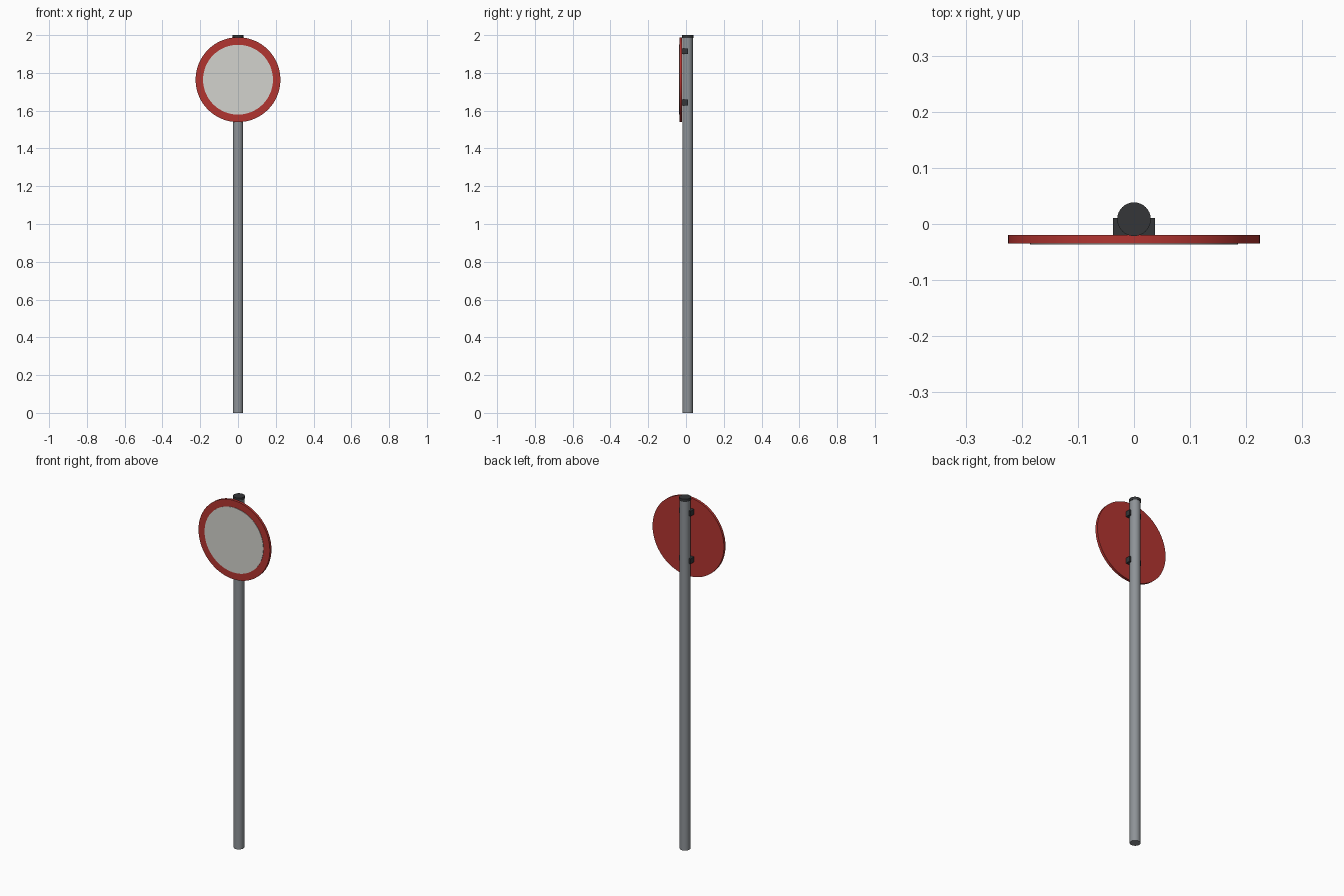
import bpy
from math import radians

if "Cube" in bpy.data.objects:
    bpy.data.objects.remove(bpy.data.objects["Cube"])

CY = 0.0085  # y of the post axis


def material(name, rgb):
    m = bpy.data.materials.new(name)
    m.diffuse_color = (*rgb, 1)
    m.use_nodes = True
    m.node_tree.nodes["Principled BSDF"].inputs["Base Color"].default_value = m.diffuse_color
    return m


RED = material("red", (0.45, 0.035, 0.03))
WHITE = material("off_white", (0.65, 0.65, 0.61))
DARK = material("dark", (0.035, 0.037, 0.04))
STEEL = material("steel", (0.27, 0.29, 0.31))


def cylinder(name, radius, depth, loc, mat, sides, facing_front=False):
    rot = (radians(90), 0, 0) if facing_front else (0, 0, 0)
    bpy.ops.mesh.primitive_cylinder_add(vertices=sides, radius=radius, depth=depth,
                                        location=loc, rotation=rot)
    ob = bpy.context.object
    ob.name = name
    ob.data.materials.append(mat)
    bpy.ops.object.shade_smooth_by_angle(angle=radians(30))


# Post and its cap
cylinder("post", 0.0275, 1.985, (0, CY, 0.9925), STEEL, 32)
cylinder("post_cap", 0.030, 0.015, (0, CY, 1.9925), DARK, 32)

# Round sign plate with a raised light face
cylinder("sign_plate", 0.2245, 0.0145, (0, -0.02725, 1.764), RED, 64, True)
cylinder("sign_face", 0.185, 0.004, (0, -0.0345, 1.764), WHITE, 64, True)

# Clamps holding the plate to the post
for label, z in (("lower", 1.643), ("upper", 1.914)):
    bpy.ops.mesh.primitive_cube_add(size=1, location=(0, -0.005, z))
    clamp = bpy.context.object
    clamp.name = label + "_clamp"
    clamp.scale = (0.074, 0.031, 0.03)
    clamp.data.materials.append(DARK)
